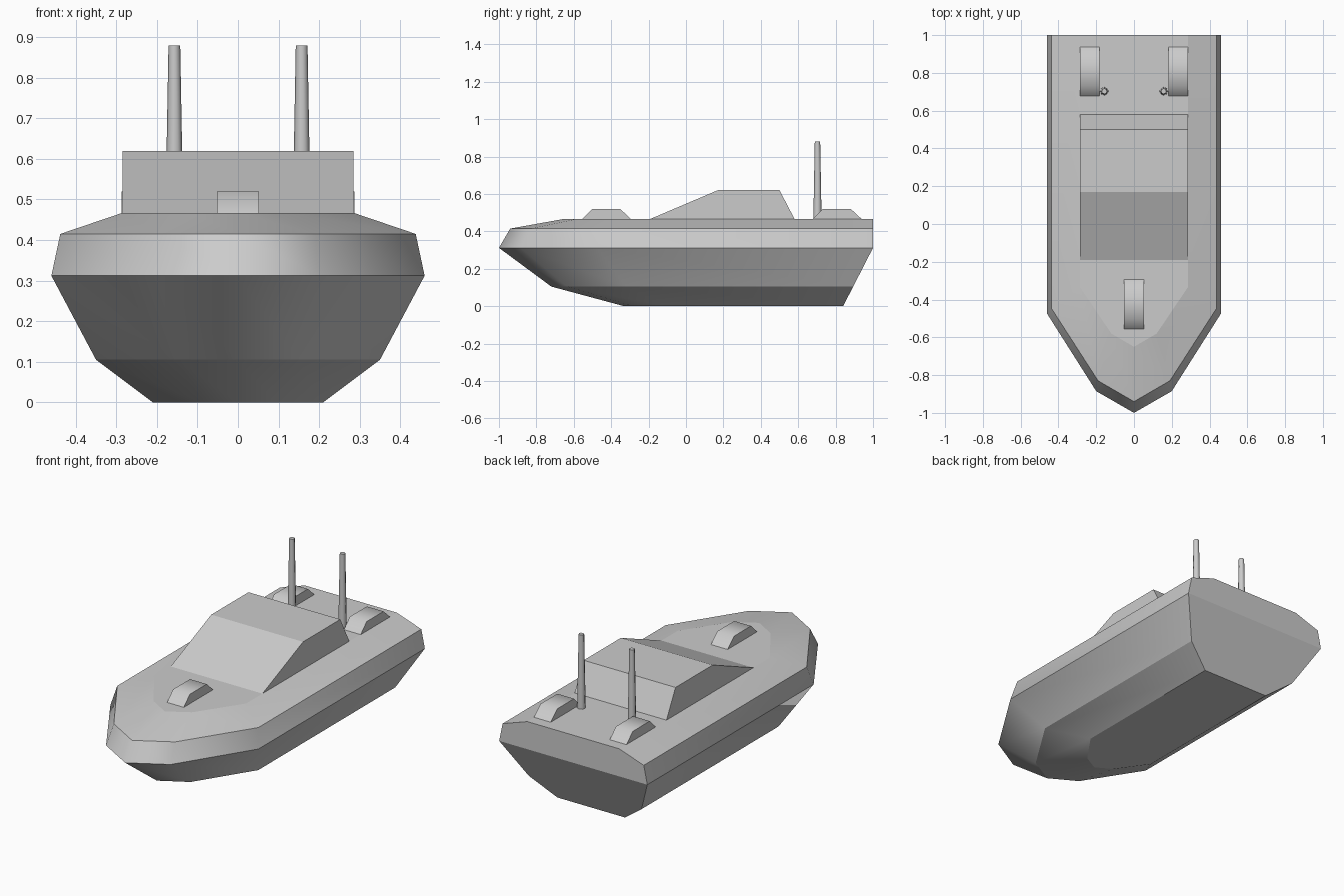
import bpy, bmesh

if "Cube" in bpy.data.objects:
    bpy.data.objects.remove(bpy.data.objects["Cube"])

DECK = 0.467


def finish(bm, name):
    bmesh.ops.recalc_face_normals(bm, faces=bm.faces)
    mesh = bpy.data.meshes.new(name)
    bm.to_mesh(mesh)
    bm.free()
    obj = bpy.data.objects.new(name, mesh)
    bpy.context.collection.objects.link(obj)
    return obj


def prism(name, profile, x0, x1, smooth_top=False):
    """Extrude a y-z profile from x0 to x1."""
    bm = bmesh.new()
    a = [bm.verts.new((x0, y, z)) for y, z in profile]
    b = [bm.verts.new((x1, y, z)) for y, z in profile]
    bm.faces.new(a)
    bm.faces.new(b)
    n = len(profile)
    for i in range(n):
        f = bm.faces.new((a[i], a[(i + 1) % n], b[(i + 1) % n], b[i]))
        f.smooth = smooth_top and i < n - 1
    for group in (a, b):
        for i in range(n):
            bm.edges.get((group[i], group[(i + 1) % n])).smooth = False
    return finish(bm, name)


# Hull: level rings (z, stern y, knuckle xy, shoulder xy, bow y) joined upwards
levels = [
    (0.0, 0.84, (0.21, -0.11), (0.09, -0.28), -0.33),
    (0.105, 0.894, (0.35, -0.32), (0.15, -0.635), -0.72),
    (0.312, 1.0, (0.46, -0.475), (0.20, -0.885), -1.0),
    (0.415, 1.0, (0.438, -0.445), (0.19, -0.83), -0.94),
    (DECK, 1.0, (0.285, -0.335), (0.12, -0.58), -0.65),
]
bm = bmesh.new()
rings = []
for z, stern, (kx, ky), (sx, sy), bow in levels:
    pts = [(kx, stern), (kx, ky), (sx, sy), (0, bow),
           (-sx, sy), (-kx, ky), (-kx, stern)]
    rings.append([bm.verts.new((x, y, z)) for x, y in pts])
n = len(rings[0])
for low, high in zip(rings, rings[1:]):
    for i in range(n):
        j = (i + 1) % n
        f = bm.faces.new((low[i], low[j], high[j], high[i]))
        f.smooth = i < n - 1
    for i in (0, n - 1):
        bm.edges.get((low[i], high[i])).smooth = False
bm.faces.new(rings[0])
bm.faces.new(rings[-1])
for ring in rings:
    for i in range(n):
        bm.edges.get((ring[i], ring[(i + 1) % n])).smooth = False
finish(bm, "hull")

# Cabin with raked windscreen
prism("cabin", [(-0.19, DECK), (0.17, 0.62), (0.50, 0.62), (0.58, DECK)],
      -0.285, 0.285)


# Deck lockers: one on the bow, two at the stern
def locker(name, x, y):
    prof = [(y - 0.13, DECK), (y - 0.077, 0.52), (y + 0.073, 0.52), (y + 0.13, DECK)]
    prism(name, prof, x - 0.052, x + 0.052, True)


locker("bow_locker", 0, -0.425)
for side, label in ((-1, "left"), (1, "right")):
    locker("stern_locker_" + label, side * 0.235, 0.808)
    # Tapered mast
    bpy.ops.mesh.primitive_cone_add(
        vertices=8, radius1=0.022, radius2=0.0145, depth=0.88 - DECK,
        location=(side * 0.157, 0.703, (0.88 + DECK) / 2))
    mast = bpy.context.object
    mast.name = "mast_" + label
    bpy.ops.object.shade_smooth_by_angle(angle=0.9)
